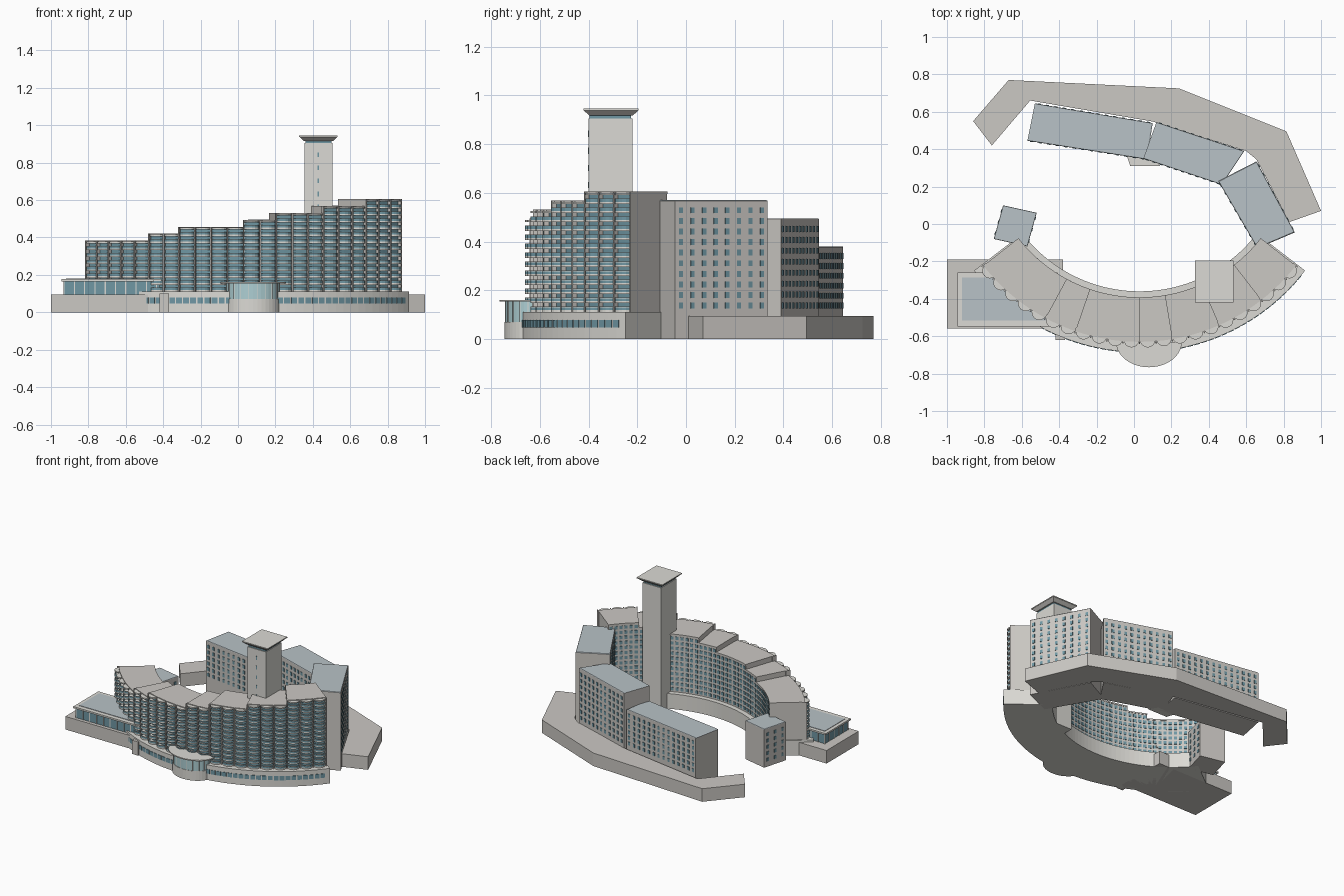
import bpy, bmesh
from math import sin, cos, radians, pi
from mathutils import Vector

if "Cube" in bpy.data.objects:
    bpy.data.objects.remove(bpy.data.objects["Cube"])

CX, CY = 0.03, 0.43            # centre of the curved block
A0, A1, BAYS = 218, 322, 22    # sweep of the curved block
STEP = (A1 - A0) / BAYS
BASE, FLOOR = 0.11, 0.037

COLORS = {"wall": (.60, .58, .55), "light": (.71, .70, .66), "glass": (.16, .31, .37),
          "roof": (.48, .54, .57), "pale_glass": (.42, .62, .65)}
mats = {}
for key, c in COLORS.items():
    mats[key] = bpy.data.materials.new(key)
    mats[key].diffuse_color = (*c, 1)


def finish(bm, name, mat):
    bmesh.ops.recalc_face_normals(bm, faces=bm.faces)
    me = bpy.data.meshes.new(name)
    bm.to_mesh(me)
    bm.free()
    me.materials.append(mats[mat])
    ob = bpy.data.objects.new(name, me)
    bpy.context.collection.objects.link(ob)


def prism(bm, pts, z0, z1, s=1.0):
    """Extrude a plan outline from z0 to z1, scaling the top by s."""
    n = len(pts)
    mx, my = sum(p[0] for p in pts) / n, sum(p[1] for p in pts) / n
    lo = [bm.verts.new((p[0], p[1], z0)) for p in pts]
    hi = [bm.verts.new((mx + (p[0] - mx) * s, my + (p[1] - my) * s, z1)) for p in pts]
    bm.faces.new(lo[::-1])
    bm.faces.new(hi)
    for i in range(n):
        j = (i + 1) % n
        bm.faces.new((lo[i], lo[j], hi[j], hi[i]))


def solid(name, mat, pts, z0, z1, s=1.0):
    bm = bmesh.new()
    prism(bm, pts, z0, z1, s)
    finish(bm, name, mat)


def rect(x0, x1, y0, y1):
    return [(x0, y0), (x1, y0), (x1, y1), (x0, y1)]


def polar(r, a, c=(CX, CY)):
    return (c[0] + r * cos(radians(a)), c[1] + r * sin(radians(a)))


def ring(a0, a1, r0, r1, n):
    """Plan outline of a ring sector."""
    t = [a0 + (a1 - a0) * i / n for i in range(n + 1)]
    return [polar(r1, a) for a in t] + [polar(r0, a) for a in reversed(t)]


def windows(bm, p, q, cols, rows, z0, dz, w, h, d=0.003):
    """Grid of thin panes on the wall from p to q."""
    p, q = Vector(p), Vector(q)
    u = (q - p).normalized()
    nrm = Vector((u.y, -u.x)) * d
    for i in range(cols):
        c = p.lerp(q, (i + .5) / cols)
        a, b = c - u * w / 2, c + u * w / 2
        for k in range(rows):
            z = z0 + k * dz
            prism(bm, [a - nrm, b - nrm, b + nrm, a + nrm], z, z + h)


# curved podium with its window strip
solid("curved_podium", "light", ring(A0 - .5, A1 + .5, .79, 1.115, 44), 0, BASE)
bm = bmesh.new()
for i in range(40):
    a = 241 + i * 2
    windows(bm, polar(1.115, a), polar(1.115, a + 2), 1, 1, .048, 0, .031, .03)
finish(bm, "podium_windows", "glass")

# stepped curved block: (first bay, last bay, floors)
segments = [(0, 5, 7), (5, 7, 8), (7, 11, 9), (11, 13, 10), (13, 16, 11), (16, 19, 12), (19, 22, 13)]
core, front, slabs, rails, fins, rear = (bmesh.new() for _ in range(6))
for b0, b1, n in segments:
    a0, a1 = A0 + b0 * STEP, A0 + b1 * STEP
    top = BASE + n * FLOOR + .014
    prism(core, ring(a0, a1, .825, 1.045, (b1 - b0) * 2), BASE, top - .01)
    prism(core, ring(a0, a1, .822, 1.06, (b1 - b0) * 2), top - .01, top)
    prism(front, ring(a0 + .2, a1 - .2, 1.03, 1.05, (b1 - b0) * 2), BASE, top - .011)
    for b in range(b0, b1 + 1):          # party walls between bays
        a = A0 + b * STEP
        prism(fins, ring(a - .18, a + .18, 1.04, 1.072, 1), BASE, top)
    for b in range(b0, b1):
        a = A0 + (b + .5) * STEP
        c = polar(1.05, a)
        arc = [a - 90 + 180 * i / 8 for i in range(9)]
        outer = [polar(.041, t, c) for t in arc]
        inner = [polar(.037, t, c) for t in reversed(arc)]
        for f in range(n + 1):           # scalloped balconies
            z = BASE + f * FLOOR
            prism(slabs, outer, z, z + .009)
            if f < n:
                prism(rails, outer + inner, z + .009, z + .020)
                prism(slabs, outer + inner, z + .020, z + .0225)
        for half in (0, 1):              # courtyard windows
            s = A0 + (b + half * .5) * STEP
            windows(rear, polar(.825, s), polar(.825, s + STEP / 2), 1, n, BASE + .011, FLOOR, .021, .022)
finish(core, "curved_block", "wall")
finish(front, "curved_glazing", "glass")
finish(slabs, "balcony_slabs", "light")
finish(rails, "balcony_railings", "glass")
finish(fins, "bay_walls", "wall")
finish(rear, "courtyard_windows", "glass")


# rounded entrance pavilion
def oval(rx, ry):
    return [(.08 + rx * cos(pi + pi * i / 20), -.63 + ry * sin(pi + pi * i / 20)) for i in range(21)]


solid("entrance_base", "light", oval(.147, .115), 0, .07)
solid("entrance_glass", "pale_glass", oval(.143, .112), .07, .153)
solid("entrance_roof", "light", oval(.176, .136), .153, .161)
bm = bmesh.new()
for p in oval(.144, .113)[1:-1:2]:
    prism(bm, rect(p[0] - .002, p[0] + .002, p[1] - .002, p[1] + .002), .07, .153)
finish(bm, "entrance_mullions", "light")

# low side wing with glazed hall
solid("wing_base", "wall", rect(-1, -.38, -.56, -.19), 0, .095)
solid("wing_step", "wall", rect(-.42, -.37, -.62, -.5), 0, .1)
solid("wing_hall", "glass", rect(-.93, -.42, -.535, -.27), .095, .165)
solid("wing_roof_frame", "light", rect(-.945, -.41, -.547, -.258), .165, .177)
solid("wing_roof_panel", "roof", rect(-.92, -.45, -.515, -.285), .177, .18)
bm = bmesh.new()
for i in range(10):
    x = -.93 + i * .055
    for y in (-.535, -.27):
        prism(bm, rect(x - .003, x + .003, y - .003, y + .003), .095, .165)
for i in range(1, 5):
    y = -.535 + i * .053
    prism(bm, rect(-.933, -.927, y - .003, y + .003), .095, .165)
finish(bm, "wing_mullions", "light")

# tower with flared cap
solid("tower_shaft", "light", rect(.355, .505, -.40, -.22), 0, .905)
solid("tower_band", "glass", rect(.36, .50, -.395, -.225), .905, .92)
cap = rect(.35, .51, -.396, -.219)
solid("tower_cap", "wall", cap, .917, .938, 1.27)
solid("tower_cap_top", "light", rect(.327, .533, -.421, -.194), .938, .945)
bm = bmesh.new()
windows(bm, (.355, -.40), (.505, -.40), 1, 5, .55, .07, .008, .025)
finish(bm, "tower_windows", "glass")

# rear podium
solid("rear_podium", "wall", [(-.86, .55), (-.76, .42), (-.555, .66), (.10, .548), (.60, .39), (.655, .345),
      (.83, .01), (1, .07), (.815, .495), (.24, .725), (-.67, .77)], 0, .095)
solid("rear_link", "light", [(-.04, .37), (-.02, .31), (.14, .31), (.10, .37)], 0, .12)

# straight rear blocks: outline (long sides first-second, third-fourth), height, columns, rows
blocks = {
    "rear_block_low": ([(-.57, .445), (.07, .345), (.10, .54), (-.53, .645)], .38, 14, 6),
    "rear_block_mid": ([(.05, .35), (.47, .21), (.59, .39), (.12, .545)], .495, 11, 8),
    "rear_block_high": ([(.655, .335), (.45, .23), (.66, -.13), (.86, -.045)], .57, 8, 10),
    "side_block": ([(-.52, .06), (-.70, .10), (-.75, -.08), (-.57, -.12)], .28, 3, 5)}
panes = bmesh.new()
for name, (pts, h, cols, rows) in blocks.items():
    solid(name, "wall", pts, 0, h - .003)
    solid(name + "_roof", "roof", pts, h - .003, h, .98)
    o = 0 if name in ("rear_block_low", "rear_block_mid") else 1
    for i in (o, o + 2):
        z0 = .125 if h > .3 else .04
        windows(panes, pts[i], pts[(i + 1) % 4], cols, rows, z0, (h - z0 - .01) / rows, .018, .024)
finish(panes, "rear_block_windows", "glass")

for m in bpy.data.materials:
    if m.users and not m.is_grease_pencil:
        m.use_nodes = True
        m.node_tree.nodes["Principled BSDF"].inputs["Base Color"].default_value = m.diffuse_color
